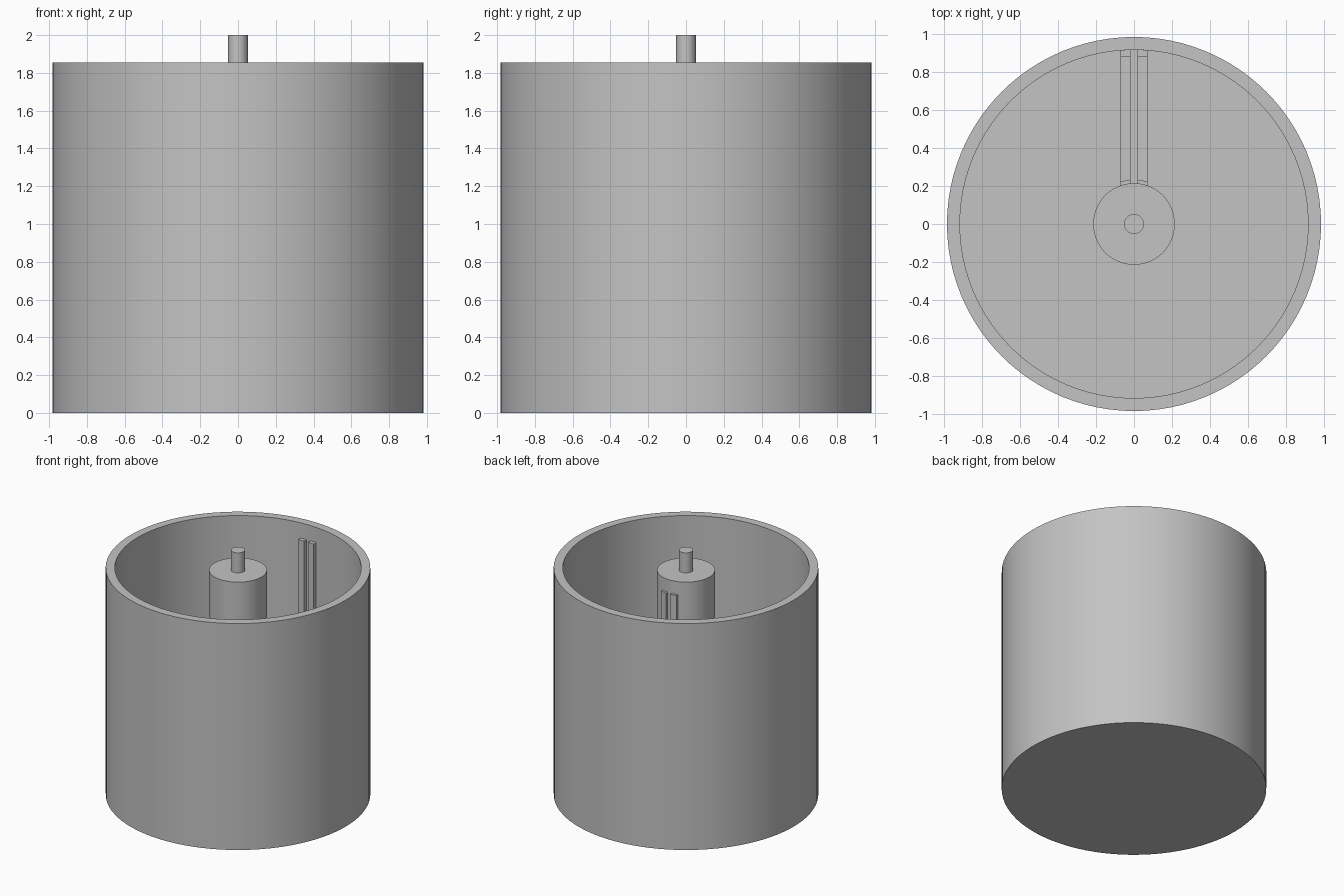
import bpy
import bmesh
from math import pi, radians, sqrt

if "Cube" in bpy.data.objects:
    bpy.data.objects.remove(bpy.data.objects["Cube"], do_unlink=True)

# Main dimensions
OUTER, INNER, RIM = 0.982, 0.914, 1.855
FLOOR = 0.07
COLUMN, COLUMN_TOP = 0.214, 1.836
PIN, PIN_TOP = 0.052, 2.0
GUIDE_TOP, RAIL_TOP = 1.73, 0.12
SEGMENTS = 96

grey = bpy.data.materials.new("plain grey")
grey.use_nodes = True
colour = (0.55, 0.55, 0.55, 1)
grey.diffuse_color = colour
grey.node_tree.nodes["Principled BSDF"].inputs["Base Color"].default_value = colour


def finish(name, bm, smooth=False):
    bmesh.ops.recalc_face_normals(bm, faces=bm.faces)
    mesh = bpy.data.meshes.new(name)
    bm.to_mesh(mesh)
    bm.free()
    mesh.materials.append(grey)
    obj = bpy.data.objects.new(name, mesh)
    bpy.context.collection.objects.link(obj)
    if smooth:
        bpy.ops.object.select_all(action="DESELECT")
        obj.select_set(True)
        bpy.context.view_layer.objects.active = obj
        bpy.ops.object.shade_smooth_by_angle(angle=radians(30))


def revolve(name, profile):
    bm = bmesh.new()
    verts = [bm.verts.new((r, 0, z)) for r, z in profile]
    edges = [bm.edges.new(pair) for pair in zip(verts, verts[1:])]
    bmesh.ops.spin(bm, geom=verts + edges, cent=(0, 0, 0), axis=(0, 0, 1),
                   angle=2 * pi, steps=SEGMENTS, use_duplicate=False)
    bmesh.ops.remove_doubles(bm, verts=bm.verts, dist=1e-4)
    finish(name, bm, smooth=True)


# Open drum with a flat floor, a stepped column and a pin in one turned shape
revolve("drum_with_column", [
    (0, 0), (OUTER, 0), (OUTER, RIM), (INNER, RIM), (INNER, FLOOR),
    (COLUMN, FLOOR), (COLUMN, COLUMN_TOP), (PIN, COLUMN_TOP),
    (PIN, PIN_TOP), (0, PIN_TOP)])


def guide(name, side):
    """U-shaped guide: column strip, floor rail and wall strip."""
    bm = bmesh.new()
    rings = []
    for x in (0.018, 0.07):
        near = sqrt(COLUMN ** 2 - x ** 2)
        face = sqrt((COLUMN + 0.02) ** 2 - x ** 2)
        far = sqrt(INNER ** 2 - x ** 2)
        outline = [(near, FLOOR), (far, FLOOR), (far, GUIDE_TOP),
                   (0.88, GUIDE_TOP), (0.88, RAIL_TOP),
                   (face, RAIL_TOP), (face, GUIDE_TOP), (near, GUIDE_TOP)]
        rings.append([bm.verts.new((side * x, y, z)) for y, z in outline])
    a, b = rings
    bm.faces.new(a)
    bm.faces.new(b)
    for i in range(len(a)):
        j = (i + 1) % len(a)
        bm.faces.new((a[i], a[j], b[j], b[i]))
    finish(name, bm)


# Pair of guides with a slot between them
guide("left_slot_guide", 1)
guide("right_slot_guide", -1)
